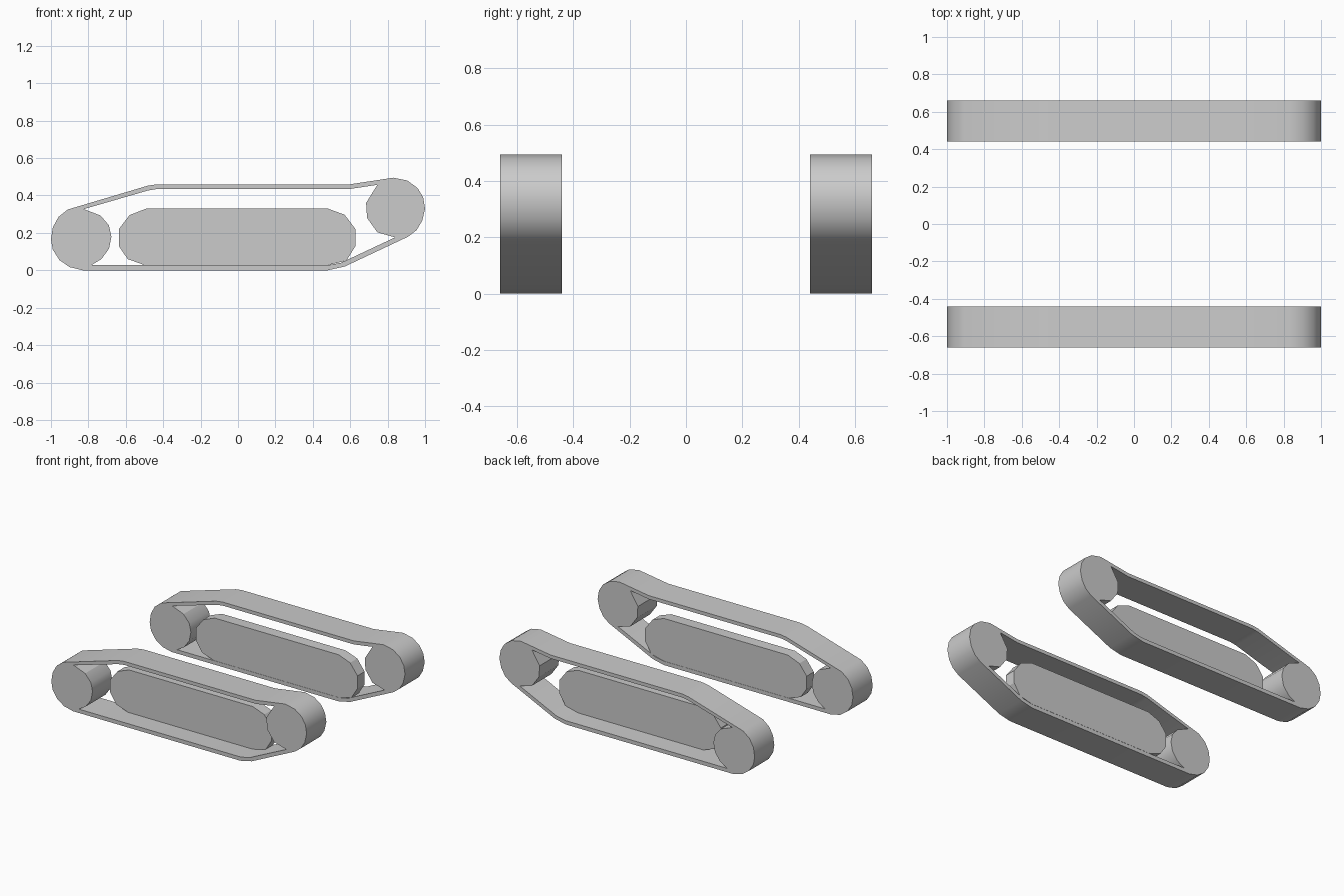
import bpy, bmesh

if "Cube" in bpy.data.objects:
    bpy.data.objects.remove(bpy.data.objects["Cube"])


def prism(name, loops, y0, y1):
    """Fill an x-z outline (later loops are holes), extrude it along y, mirror it to the other side."""
    bm = bmesh.new()
    edges = []
    for loop in loops:
        vs = [bm.verts.new((x, y0, z)) for x, z in loop]
        edges += [bm.edges.new((vs[i - 1], vs[i])) for i in range(len(vs))]
    bmesh.ops.triangle_fill(bm, edges=edges, use_beauty=True, use_dissolve=False)
    ext = bmesh.ops.extrude_face_region(bm, geom=bm.faces[:], use_keep_orig=True)
    moved = [g for g in ext["geom"] if isinstance(g, bmesh.types.BMVert)]
    bmesh.ops.translate(bm, verts=moved, vec=(0, y1 - y0, 0))
    bmesh.ops.recalc_face_normals(bm, faces=bm.faces[:])
    me = bpy.data.meshes.new(name)
    bm.to_mesh(me)
    bm.free()
    ob = bpy.data.objects.new(name, me)
    bpy.context.collection.objects.link(ob)
    mod = ob.modifiers.new("other_side", "MIRROR")
    mod.use_axis = (False, True, False)
    bpy.ops.object.select_all(action="DESELECT")
    ob.select_set(True)
    bpy.context.view_layer.objects.active = ob
    bpy.ops.object.shade_smooth_by_angle(angle=0.5)
    return ob


# Track belt wrapped round the two end wheels
outer = [(-1, .165), (-.99, .23), (-.96, .285), (-.91, .325), (-.48, .453), (-.43, .46),
         (.6, .46), (.83, .495), (.905, .48), (.96, .44), (.99, .39), (1, .33),
         (.985, .265), (.955, .215), (.91, .18), (.57, .02), (.48, 0), (-.83, 0),
         (-.9, .017), (-.955, .055), (-.99, .11)]
# Opening bounded by the belt inside and the inner halves of the wheels
opening = [(-.825, .327), (-.735, .293), (-.69, .24), (-.677, .18), (-.69, .115), (-.73, .06),
           (-.785, .027), (.48, .027), (.55, .04), (.84, .176), (.745, .203), (.69, .28),
           (.685, .36), (.745, .457), (.6, .435), (-.43, .435), (-.48, .427)]
prism("track_belt_and_wheels", [outer, opening], .44, .66)

# Road wheel block, set towards the inner side of the track
block = [(-.637, .22), (-.58, .295), (-.49, .33), (.48, .33), (.57, .297), (.628, .22),
         (.628, .13), (.58, .052), (.48, .028), (-.5, .028), (-.59, .06), (-.637, .13)]
prism("road_wheel_block", [block], .44, .52)
